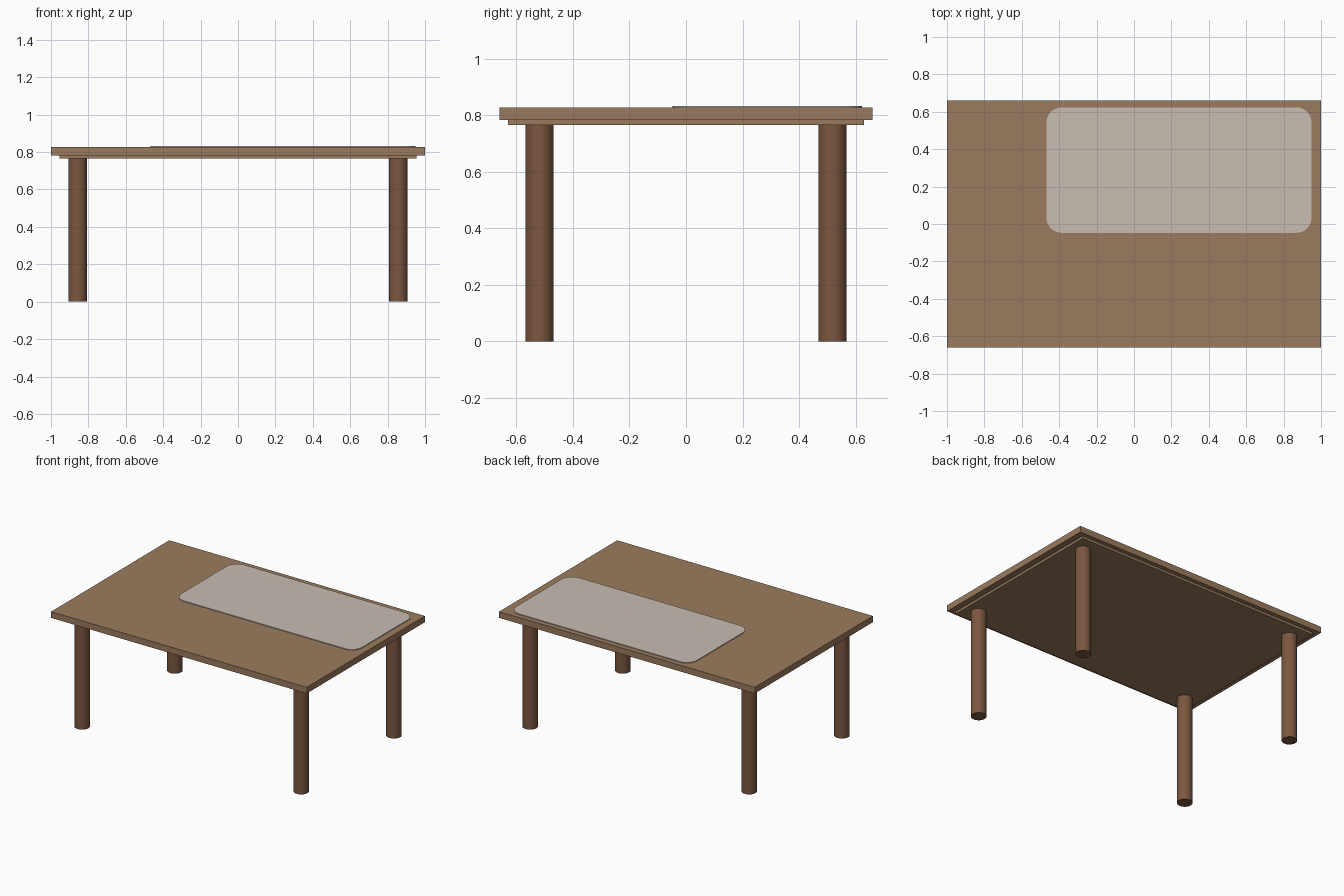
import bpy, bmesh, math

if "Cube" in bpy.data.objects:
    bpy.data.objects.remove(bpy.data.objects["Cube"])


def material(name, rgb):
    m = bpy.data.materials.new(name)
    m.diffuse_color = (*rgb, 1)
    m.use_nodes = True
    m.node_tree.nodes["Principled BSDF"].inputs["Base Color"].default_value = m.diffuse_color
    return m


top_wood = material("light_wood", (0.328, 0.198, 0.112))
leg_wood = material("dark_wood", (0.200, 0.095, 0.050))
pale = material("pale_mat", (0.580, 0.515, 0.450))


def prism(name, outline, z0, z1, mat):
    """Extrude a flat outline from z0 up to z1."""
    bm = bmesh.new()
    face = bm.faces.new([bm.verts.new((x, y, z0)) for x, y in outline])
    ext = bmesh.ops.extrude_face_region(bm, geom=[face])
    for v in ext["geom"]:
        if isinstance(v, bmesh.types.BMVert):
            v.co.z = z1
    bmesh.ops.recalc_face_normals(bm, faces=bm.faces)
    me = bpy.data.meshes.new(name)
    bm.to_mesh(me)
    bm.free()
    me.materials.append(mat)
    ob = bpy.data.objects.new(name, me)
    bpy.context.collection.objects.link(ob)
    return ob


def rect(hx, hy):
    return [(-hx, -hy), (hx, -hy), (hx, hy), (-hx, hy)]


def rounded_rect(x0, x1, y0, y1, r, n=8):
    pts = []
    corners = [(x1 - r, y1 - r), (x0 + r, y1 - r), (x0 + r, y0 + r), (x1 - r, y0 + r)]
    for i, (cx, cy) in enumerate(corners):
        for k in range(n + 1):
            a = math.pi / 2 * (i + k / n)
            pts.append((cx + r * math.cos(a), cy + r * math.sin(a)))
    return pts


# Table top and the thinner panel under it
prism("table_top", rect(1.0, 0.66), 0.783, 0.827, top_wood)
prism("under_panel", rect(0.955, 0.63), 0.766, 0.783, top_wood)

# Pale rounded mat lying on the back right of the top
prism("table_mat", rounded_rect(-0.468, 0.949, -0.047, 0.623, 0.08), 0.827, 0.832, pale)

# Four round legs
for side, sx in (("left", -1), ("right", 1)):
    for end, sy in (("front", -1), ("back", 1)):
        bpy.ops.mesh.primitive_cylinder_add(
            vertices=32, radius=0.05, depth=0.766,
            location=(sx * 0.857, sy * 0.518, 0.383))
        leg = bpy.context.object
        leg.name = f"{end}_{side}_leg"
        leg.data.materials.append(leg_wood)
        bpy.ops.object.shade_smooth_by_angle()
